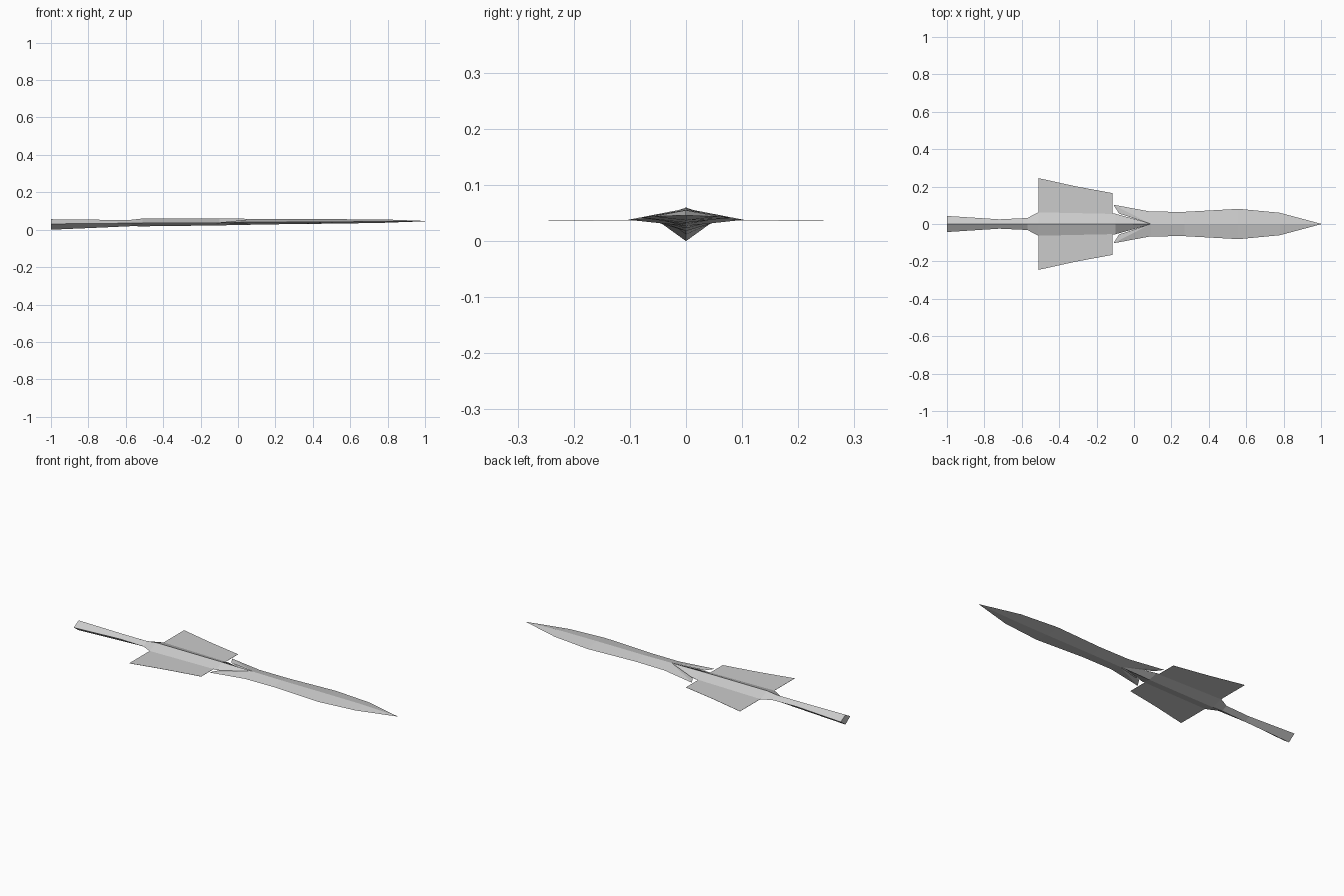
import bpy

cube = bpy.data.objects.get("Cube")
if cube:
    bpy.data.objects.remove(cube, do_unlink=True)

steel = bpy.data.materials.new("grey_steel")
steel.use_nodes = True
color = (0.6, 0.6, 0.6, 1)
steel.diffuse_color = color
steel.node_tree.nodes["Principled BSDF"].inputs["Base Color"].default_value = color


def make(name, verts, faces):
    mesh = bpy.data.meshes.new(name)
    mesh.from_pydata(verts, [], faces)
    mesh.materials.append(steel)
    obj = bpy.data.objects.new(name, mesh)
    bpy.context.collection.objects.link(obj)
    return obj


def diamond_loft(name, stations, cap_start=True, cap_end=True):
    """Loft diamond sections given as (x, half width, top, side, bottom)."""
    verts, faces = [], []
    for x, w, top, side, bottom in stations:
        verts += [(x, 0, top), (x, w, side), (x, 0, bottom), (x, -w, side)]
    for s in range(len(stations) - 1):
        for i in range(4):
            a, b = s * 4 + i, s * 4 + (i + 1) % 4
            faces.append((a, b, b + 4, a + 4))
    if cap_start:
        faces.append((3, 2, 1, 0))
    if cap_end:
        n = len(verts)
        faces.append((n - 4, n - 3, n - 2, n - 1))
    return make(name, verts, faces)


# Blade: slim leaf shape ending in a point
root = (0.09, 0.066, 0.058, 0.041, 0.027)
diamond_loft("blade", [
    root,
    (0.27, 0.065, 0.056, 0.042, 0.030),
    (0.56, 0.081, 0.056, 0.042, 0.033),
    (0.78, 0.060, 0.055, 0.044, 0.037),
    (1.00, 0.001, 0.047, 0.046, 0.045),
], cap_start=False)

# Grip: swells behind the blade and tapers into its root
diamond_loft("grip", [
    (-0.57, 0.032, 0.053, 0.035, 0.019),
    (-0.51, 0.064, 0.060, 0.037, 0.018),
    (-0.10, 0.055, 0.060, 0.037, 0.023),
    (0.09, 0.002, 0.058, 0.041, 0.027),
])

# Tail: narrow shaft that flares toward its end
diamond_loft("tail", [
    (-1.00, 0.043, 0.056, 0.031, 0.000),
    (-0.72, 0.025, 0.053, 0.034, 0.012),
    (-0.57, 0.032, 0.053, 0.035, 0.019),
], cap_end=False)

# Barbs and wings on both sides
for side, sign in (("left", 1), ("right", -1)):
    ridge, keel = (root[0], 0, root[2]), (root[0], 0, root[4])
    edge = (root[0], sign * root[1], root[3])
    tip = (-0.11, sign * 0.103, 0.038)
    notch = (-0.08, sign * 0.056, 0.040)
    barb = [(0, 1, 2), (0, 2, 3), (4, 2, 1), (4, 3, 2)]
    wing = [(0, 1, 2, 3, 4)]
    if sign < 0:
        barb = [f[::-1] for f in barb]
        wing = [f[::-1] for f in wing]
    # swap winding so that upper faces point up
    barb = [f[::-1] for f in barb]
    barb = [f[::-1] for f in barb] if sign > 0 else barb
    barb_obj = make("barb_" + side, [ridge, edge, tip, notch, keel], barb)
    wing_obj = make("wing_" + side, [
        (-0.51, sign * 0.03, 0.037),
        (-0.115, sign * 0.03, 0.037),
        (-0.115, sign * 0.165, 0.037),
        (-0.31, sign * 0.201, 0.037),
        (-0.51, sign * 0.245, 0.037),
    ], wing)
    solid = wing_obj.modifiers.new("thin_plate", 'SOLIDIFY')
    solid.thickness = 0.001
    solid.offset = 0
